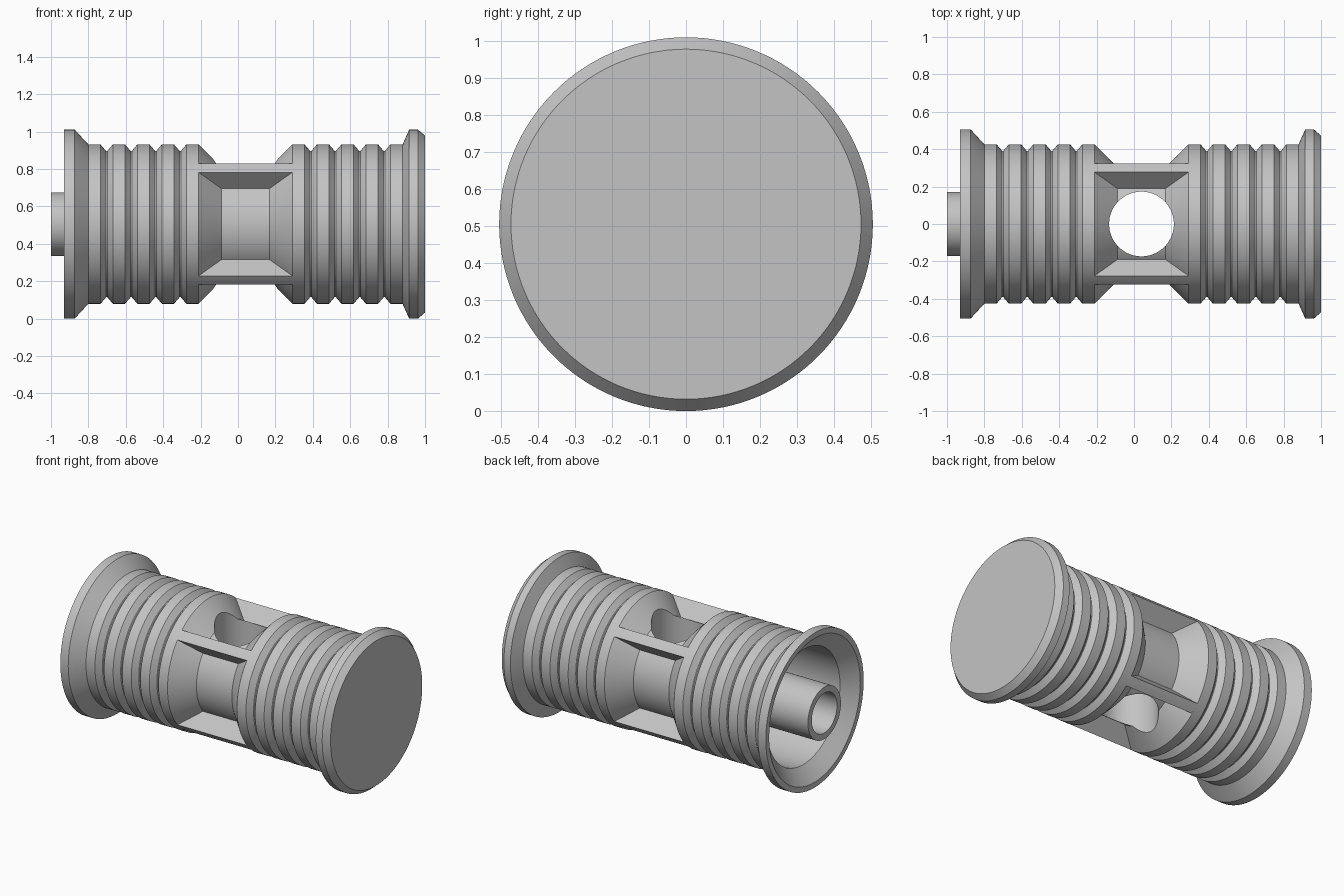
import bpy, bmesh
from math import sin, cos, pi, radians, asin
from mathutils import Matrix

old = bpy.data.objects.get("Cube")
if old:
    bpy.data.objects.remove(old)

AXIS_Z = 0.505          # height of the spool axis
R_FLANGE, R_RIB, R_GROOVE, R_CORE = 0.505, 0.426, 0.391, 0.303
PITCH, RIB_W, SLOPE = 0.131, 0.065, 0.03
SEGMENTS = 128
WAIST_L, WAIST_R = -0.211, 0.291

grey = bpy.data.materials.new("grey_plastic")
grey.use_nodes = True
colour = (0.55, 0.55, 0.55, 1)
grey.diffuse_color = colour
grey.node_tree.nodes["Principled BSDF"].inputs["Base Color"].default_value = colour


def finish(bm, name):
    bmesh.ops.recalc_face_normals(bm, faces=bm.faces)
    mesh = bpy.data.meshes.new(name)
    bm.to_mesh(mesh)
    bm.free()
    mesh.materials.append(grey)
    obj = bpy.data.objects.new(name, mesh)
    bpy.context.collection.objects.link(obj)
    return obj


def activate(obj):
    bpy.ops.object.select_all(action='DESELECT')
    obj.select_set(True)
    bpy.context.view_layer.objects.active = obj


def smooth(obj):
    activate(obj)
    bpy.ops.object.shade_smooth_by_angle(angle=radians(28))


def lathe(name, profile):
    """Revolve (x, radius) points about the spool axis and cap both ends."""
    bm = bmesh.new()
    rings = []
    for x, r in profile:
        rings.append([bm.verts.new((x, r * cos(2 * pi * i / SEGMENTS),
                                    AXIS_Z + r * sin(2 * pi * i / SEGMENTS)))
                      for i in range(SEGMENTS)])
    for a, b in zip(rings, rings[1:]):
        for i in range(SEGMENTS):
            j = (i + 1) % SEGMENTS
            bm.faces.new((a[i], a[j], b[j], b[i]))
    bm.faces.new(rings[0])
    bm.faces.new(rings[-1])
    return finish(bm, name)


def ribs(start):
    """Five flat-topped ribs with V-like grooves between them."""
    pts = []
    for k in range(5):
        x = start + k * PITCH
        if k:
            pts.append((x - SLOPE, R_GROOVE))
        pts += [(x, R_RIB), (x + RIB_W, R_RIB)]
        if k < 4:
            pts.append((x + RIB_W + SLOPE, R_GROOVE))
    return pts


# Body: inner tube and hollow end, ribbed halves, waist and closed end
tube = [(-0.29, 0.13), (-1.0, 0.13), (-1.0, 0.17), (-0.29, 0.17)]
pocket = [(-0.29, 0.375), (-0.85, 0.375), (-0.93, 0.47)]
left_flange = [(-0.93, R_FLANGE), (-0.873, R_FLANGE)]
waist = [(-0.088, R_CORE), (0.168, R_CORE)]
right_flange = [(0.915, R_FLANGE), (0.962, R_FLANGE), (1.0, 0.473)]
body = lathe("spool_body", tube + pocket + left_flange + ribs(-0.80)
             + waist + ribs(WAIST_R) + right_flange)

# Vertical through hole in the waist
bm = bmesh.new()
bmesh.ops.create_cone(bm, cap_ends=True, segments=96, radius1=0.173, radius2=0.173,
                      depth=1.4, matrix=Matrix.Translation((0.04, 0, AXIS_Z)))
cutter = finish(bm, "hole_cutter")
cutter.hide_render = True
cut = body.modifiers.new("cross_hole", 'BOOLEAN')
cut.operation = 'DIFFERENCE'
cut.solver = 'EXACT'
cut.object = cutter
activate(body)
bpy.ops.object.modifier_apply(modifier=cut.name)
bpy.data.objects.remove(cutter)
smooth(body)

# Four diagonal bars bridging the waist, rounded on the outside
HALF_W, INNER = 0.033, 0.28
half_angle = asin(HALF_W / R_RIB)
section = [(INNER, -HALF_W)]
for i in range(5):
    a = half_angle * (i / 2 - 1)
    section.append((R_RIB * cos(a), R_RIB * sin(a)))
section.append((INNER, HALF_W))
names = ["back_upper_bar", "front_upper_bar", "front_lower_bar", "back_lower_bar"]
for k, name in enumerate(names):
    t = pi / 4 + k * pi / 2
    bm = bmesh.new()
    ends = [[bm.verts.new((x, u * cos(t) - v * sin(t), AXIS_Z + u * sin(t) + v * cos(t)))
             for u, v in section] for x in (WAIST_L, WAIST_R)]
    n = len(section)
    for i in range(n):
        j = (i + 1) % n
        bm.faces.new((ends[0][i], ends[0][j], ends[1][j], ends[1][i]))
    for end in ends:
        bm.faces.new(end)
    smooth(finish(bm, name))
